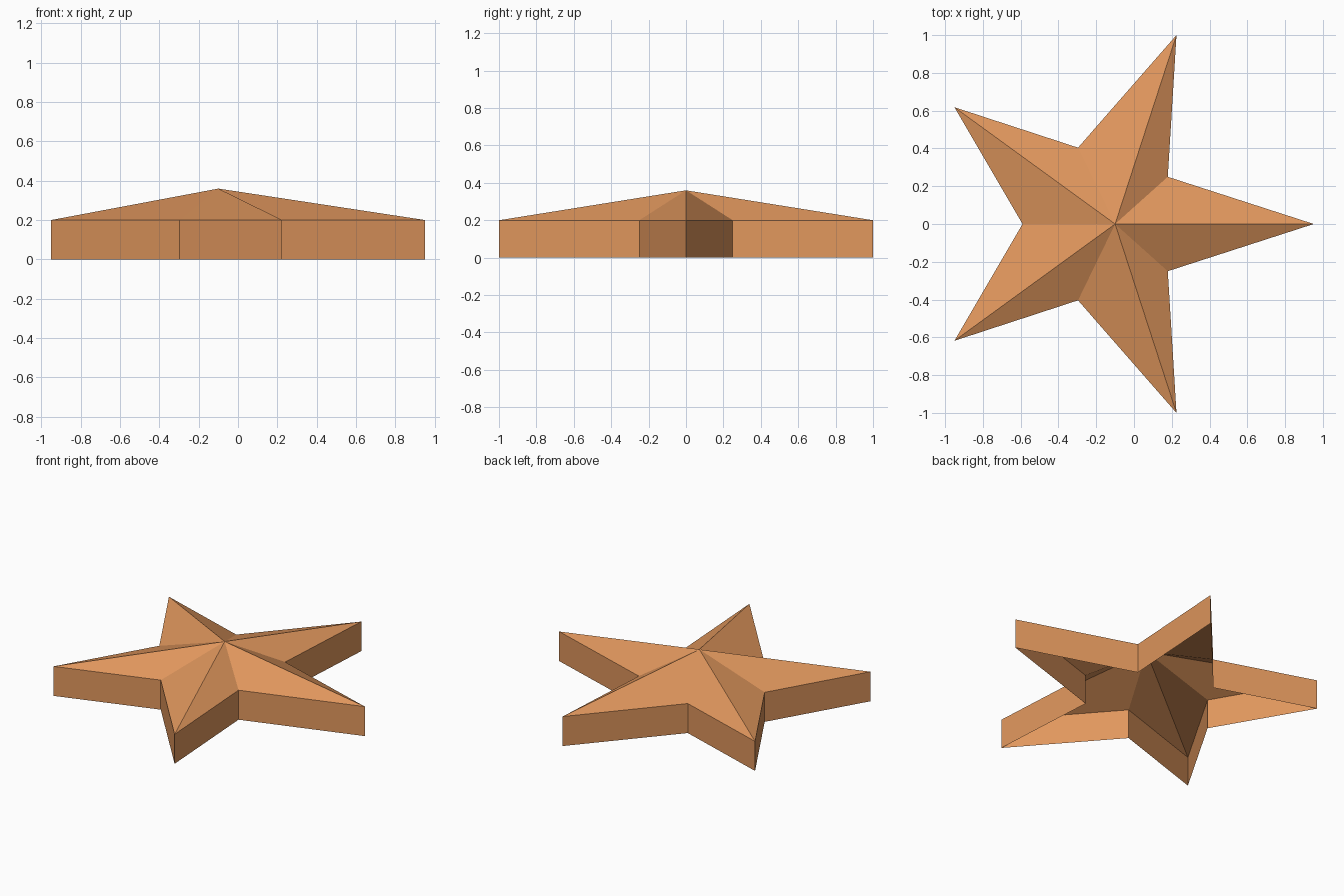
import bpy, bmesh, math

if "Cube" in bpy.data.objects:
    bpy.data.objects.remove(bpy.data.objects["Cube"])

WALL_H, APEX_H = 0.20, 0.36
TIP_R, TIP_CX = 1.0515, -0.10        # circle through the five tips
NOTCH_R, NOTCH_CX = 0.425, -0.165    # slightly offset circle through the notches

# Star outline: alternate tips and notches
outline = []
for i in range(10):
    a = math.radians(36 * i)
    r, cx = (TIP_R, TIP_CX) if i % 2 == 0 else (NOTCH_R, NOTCH_CX)
    outline.append((cx + r * math.cos(a), r * math.sin(a)))

# Hollow shell, open underneath: upright walls and a faceted roof
bm = bmesh.new()
low = [bm.verts.new((x, y, 0)) for x, y in outline]
top = [bm.verts.new((x, y, WALL_H)) for x, y in outline]
apex = bm.verts.new((TIP_CX, 0, APEX_H))
for i in range(10):
    j = (i + 1) % 10
    bm.faces.new((low[i], low[j], top[j], top[i]))
    bm.faces.new((top[i], top[j], apex))

mesh = bpy.data.meshes.new("star")
bm.to_mesh(mesh)
bm.free()
star = bpy.data.objects.new("star", mesh)
bpy.context.collection.objects.link(star)

# Single flat colour
mat = bpy.data.materials.new("orange clay")
mat.diffuse_color = (0.75, 0.31, 0.11, 1)
mat.use_nodes = True
mat.node_tree.nodes["Principled BSDF"].inputs["Base Color"].default_value = mat.diffuse_color
mesh.materials.append(mat)
